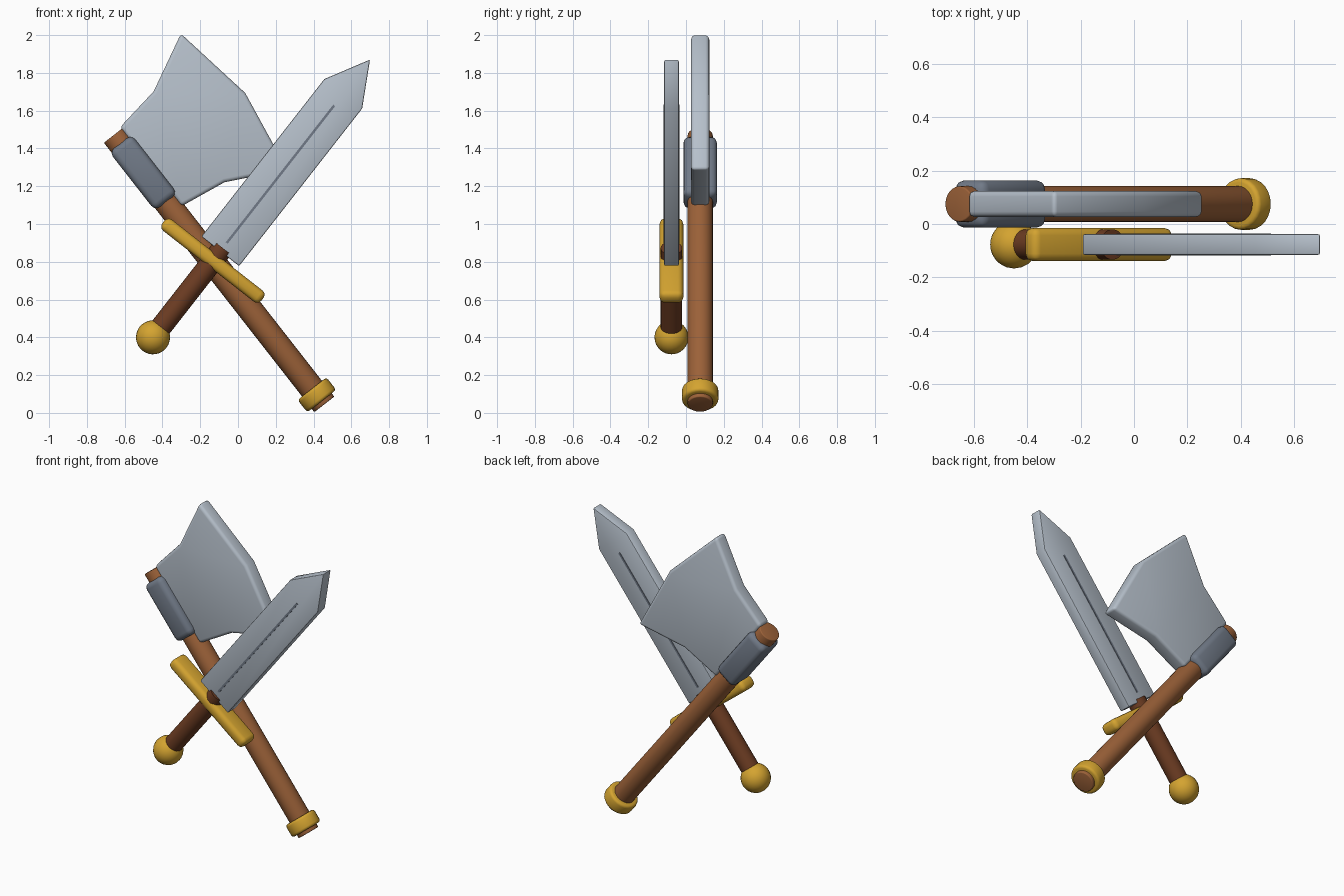
import bpy, bmesh, math
from mathutils import Matrix, Vector

if "Cube" in bpy.data.objects:
    bpy.data.objects.remove(bpy.data.objects["Cube"])

TILT = math.radians(38)


def material(name, rgb):
    m = bpy.data.materials.new(name)
    m.diffuse_color = (*rgb, 1)
    m.use_nodes = True
    m.node_tree.nodes["Principled BSDF"].inputs["Base Color"].default_value = m.diffuse_color
    return m


STEEL = material("light_steel", (0.47, 0.53, 0.60))
DARK_STEEL = material("dark_steel", (0.165, 0.195, 0.245))
GOLD = material("gold", (0.66, 0.37, 0.03))
WOOD = material("wood", (0.33, 0.12, 0.04))
DARK_WOOD = material("dark_wood", (0.15, 0.045, 0.016))

# Each weapon is built upright along local z, then tilted about y
SWORD = Matrix.Translation((-0.45, -0.077, 0.40)) @ Matrix.Rotation(TILT, 4, 'Y')
AXE = Matrix.Translation((0.457, 0.075, 0.045)) @ Matrix.Rotation(-TILT, 4, 'Y')


def finish(name, bm, frame, mat, bevel=0.0, segments=3):
    """Round the sharp edges, place the part and shade it."""
    bmesh.ops.recalc_face_normals(bm, faces=bm.faces)
    if bevel:
        sharp = [e for e in bm.edges if e.calc_face_angle(0) > math.radians(30)]
        bmesh.ops.bevel(bm, geom=sharp, offset=bevel, segments=segments,
                        profile=0.5, affect='EDGES', clamp_overlap=True)
    mesh = bpy.data.meshes.new(name)
    bm.to_mesh(mesh)
    bm.free()
    mesh.materials.append(mat)
    obj = bpy.data.objects.new(name, mesh)
    bpy.context.collection.objects.link(obj)
    obj.matrix_world = frame
    bpy.ops.object.select_all(action='DESELECT')
    obj.select_set(True)
    bpy.context.view_layer.objects.active = obj
    bpy.ops.object.shade_smooth_by_angle(angle=math.radians(40))
    return obj


def box(name, frame, mat, size, z, bevel=0.0):
    bm = bmesh.new()
    bmesh.ops.create_cube(bm, size=1, matrix=Matrix.Translation((0, 0, z))
                          @ Matrix.Diagonal((*size, 1)))
    return finish(name, bm, frame, mat, bevel)


def rod(name, frame, mat, radius, z0, z1, bevel=0.0):
    bm = bmesh.new()
    bmesh.ops.create_cone(bm, cap_ends=True, segments=24, radius1=radius,
                          radius2=radius, depth=z1 - z0,
                          matrix=Matrix.Translation((0, 0, (z0 + z1) / 2)))
    return finish(name, bm, frame, mat, bevel)


def plate(name, frame, mat, outline, thickness, bevel, segments=3):
    """Extrude an x-z outline symmetrically along y."""
    bm = bmesh.new()
    face = bm.faces.new([bm.verts.new((x, -thickness / 2, z)) for x, z in outline])
    new = bmesh.ops.extrude_face_region(bm, geom=[face])["geom"]
    bmesh.ops.translate(bm, vec=Vector((0, thickness, 0)),
                        verts=[v for v in new if isinstance(v, bmesh.types.BMVert)])
    return finish(name, bm, frame, mat, bevel, segments)


# Sword: pommel, grip, guard, blade and centre line
bm = bmesh.new()
bmesh.ops.create_uvsphere(bm, u_segments=24, v_segments=16, radius=0.09)
finish("sword_pommel", bm, SWORD, GOLD)
rod("sword_grip", SWORD, DARK_WOOD, 0.057, 0.04, 0.60)
box("sword_guard", SWORD, GOLD, (0.665, 0.125, 0.075), 0.515, 0.028)
plate("sword_blade", SWORD, STEEL,
      [(-0.127, 0.578), (0.127, 0.578), (0.127, 1.636), (0, 1.866), (-0.127, 1.636)],
      0.078, 0.007, 2)
box("sword_centre_line", SWORD, DARK_STEEL, (0.013, 0.084, 0.925), 1.096)

# Axe: shaft, end ring, socket and flared head
rod("axe_shaft", AXE, WOOD, 0.067, 0.0, 1.81, 0.006)
rod("axe_end_ring", AXE, GOLD, 0.097, 0.022, 0.106, 0.016)
box("axe_socket", AXE, DARK_STEEL, (0.15, 0.178, 0.395), 1.557, 0.033)

# Upper half of the head profile as (distance from shaft, height), mirrored below
MID = 1.557
half = [(0.05, 0.265), (0.308, 0.305), (0.61, 0.457)]
outline = ([(x, MID + h) for x, h in half] + [(0.685, MID)]
           + [(x, MID - h) for x, h in reversed(half)])
plate("axe_head", AXE, STEEL, outline, 0.097, 0.02)
